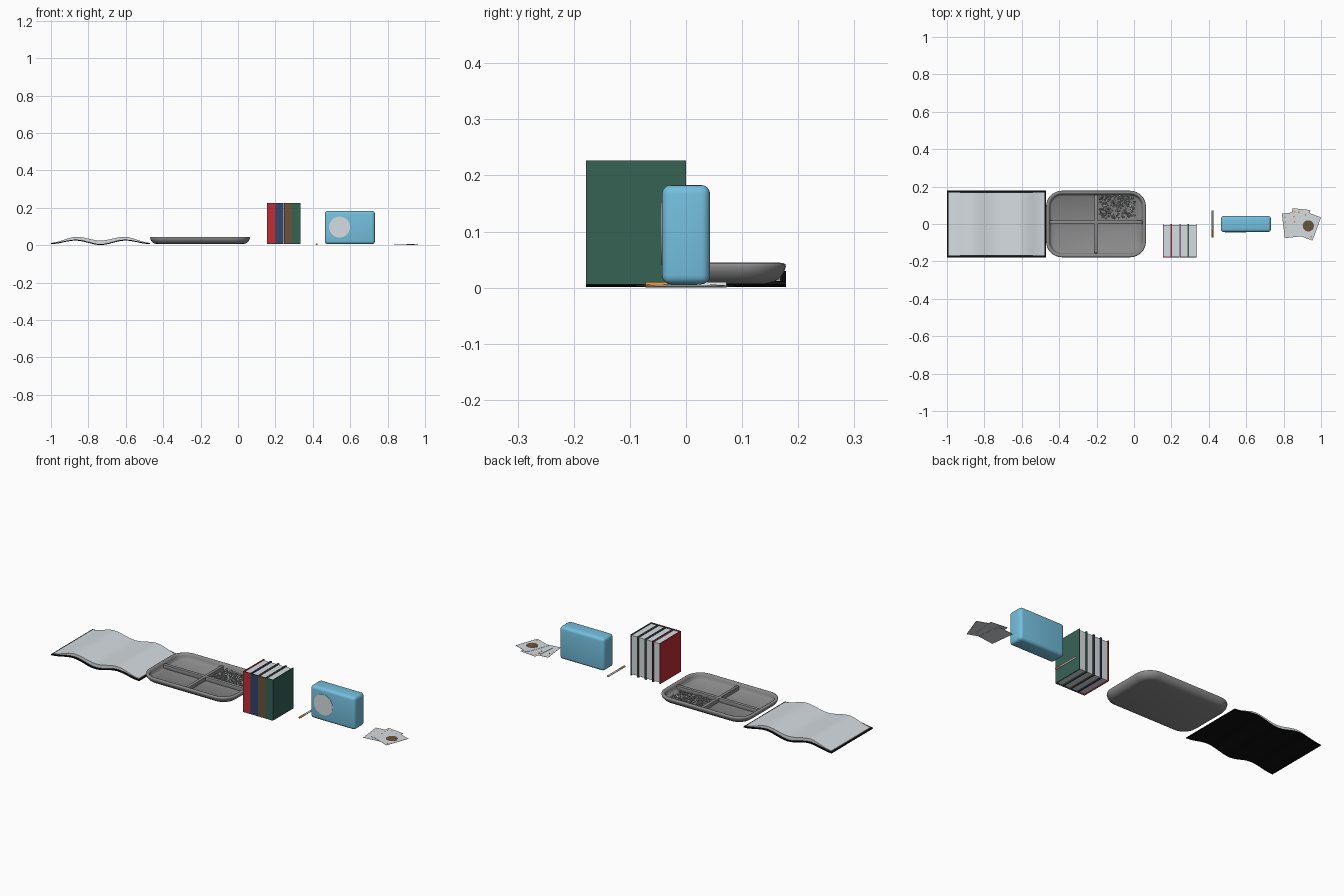
import bpy, bmesh, math, random
from mathutils import Matrix, Vector

if "Cube" in bpy.data.objects:
    bpy.data.objects.remove(bpy.data.objects["Cube"])

random.seed(4)


def mat(name, r, g, b):
    m = bpy.data.materials.new(name)
    m.diffuse_color = [(v / 255) ** 2.2 for v in (r, g, b)] + [1]
    m.use_nodes = True
    m.node_tree.nodes["Principled BSDF"].inputs["Base Color"].default_value = m.diffuse_color
    return m


PAPER = mat("paper_white", 212, 219, 224)
BLACK = mat("black", 22, 22, 22)
GREY = mat("tray_grey", 138, 138, 138)
RED = mat("red", 188, 50, 56)
NAVY = mat("navy", 52, 70, 108)
BROWN = mat("brown", 104, 84, 60)
GREEN = mat("green", 58, 98, 86)
SKY = mat("sky_blue", 116, 190, 222)
ORANGE = mat("orange", 222, 146, 60)
ASH = mat("ash_grey", 176, 178, 180)


def finish(bm, name, m, smooth=None):
    bmesh.ops.recalc_face_normals(bm, faces=bm.faces)
    me = bpy.data.meshes.new(name)
    bm.to_mesh(me)
    bm.free()
    me.materials.append(m)
    ob = bpy.data.objects.new(name, me)
    bpy.context.collection.objects.link(ob)
    if smooth:
        bpy.ops.object.select_all(action='DESELECT')
        ob.select_set(True)
        bpy.context.view_layer.objects.active = ob
        bpy.ops.object.shade_smooth_by_angle(angle=math.radians(smooth))
    return ob


def box(name, lo, hi, m, bevel=0, segs=3):
    bm = bmesh.new()
    lo, hi = Vector(lo), Vector(hi)
    size = hi - lo
    bmesh.ops.create_cube(bm, size=1, matrix=Matrix.Translation((lo + hi) / 2)
                          @ Matrix.Diagonal((*size, 1)))
    if bevel:
        bmesh.ops.bevel(bm, geom=bm.edges[:], offset=bevel, segments=segs,
                        profile=0.5, affect='EDGES')
    return finish(bm, name, m, 40 if bevel else None)


def rod(name, a, b, r, m, n=32):
    bm = bmesh.new()
    a, b = Vector(a), Vector(b)
    rot = (b - a).to_track_quat('Z', 'Y').to_matrix().to_4x4()
    bmesh.ops.create_cone(bm, cap_ends=True, segments=n, radius1=r, radius2=r,
                          depth=(b - a).length, matrix=Matrix.Translation((a + b) / 2) @ rot)
    return finish(bm, name, m, 40)


def wave_slab(name, top, bottom, cx, half, y0, y1, m, steps=12):
    """Mirrored slab: top and bottom heights are curves of t (0 spine, 1 edge)."""
    bm = bmesh.new()
    rows = []
    for i in range(-steps, steps + 1):
        t = i / steps
        x = cx + t * half
        zt, zb = top(abs(t)), bottom(abs(t))
        rows.append([bm.verts.new(p) for p in
                     ((x, y0, zb), (x, y1, zb), (x, y1, zt), (x, y0, zt))])
    for a, b in zip(rows, rows[1:]):
        for k in range(4):
            bm.faces.new((a[k], a[(k + 1) % 4], b[(k + 1) % 4], b[k]))
    bm.faces.new(rows[0])
    bm.faces.new(rows[-1][::-1])
    return finish(bm, name, m, 35)


def curve(keys):
    """Smoothly interpolated height curve."""
    def f(t):
        for (t0, z0), (t1, z1) in zip(keys, keys[1:]):
            if t <= t1:
                u = (t - t0) / (t1 - t0)
                return z0 + (z1 - z0) * u * u * (3 - 2 * u)
        return keys[-1][1]
    return f


# Open book: arched black cover with arched pages on it
cover_top = curve([(0, .006), (.5, .030), (1, .011)])
page_top = curve([(0, .025), (.5, .045), (1, .015)])
wave_slab("open_book_cover", cover_top, lambda t: cover_top(t) - .005,
          -.735, .265, -.178, .178, BLACK)
wave_slab("open_book_pages", page_top, cover_top, -.735, .257, -.168, .168, PAPER)


# Tray: lofted rounded rectangles
def ring(bm, inset, z, cx=-.203, hx=.267, hy=.178, r=.085, n=8):
    hx, hy, r = hx - inset, hy - inset, max(r - inset, .01)
    vs = []
    for q, (sx, sy) in enumerate(((1, 1), (-1, 1), (-1, -1), (1, -1))):
        for i in range(n + 1):
            a = math.pi / 2 * (q + i / n)
            vs.append(bm.verts.new((cx + sx * (hx - r) + r * math.cos(a),
                                    sy * (hy - r) + r * math.sin(a), z)))
    return vs


bm = bmesh.new()
loops = [ring(bm, i, z) for i, z in (
    (.034, .007), (.021, .010), (.010, .018), (.003, .028), (0, .038), (.001, .042),
    (.005, .044), (.012, .044), (.016, .042), (.019, .034), (.023, .018), (.028, .014))]
for a, b in zip(loops, loops[1:]):
    for k in range(len(a)):
        j = (k + 1) % len(a)
        bm.faces.new((a[k], a[j], b[j], b[k]))
bm.faces.new(loops[0][::-1])
bm.faces.new(loops[-1])
finish(bm, "tray", GREY, 50)
box("tray_divider_long", (-.45, -.001, .012), (.045, .019, .035), GREY, .004, 2)
box("tray_divider_short", (-.212, -.157, .012), (-.194, .157, .035), GREY, .004, 2)

# Loose crumbs in one compartment
bm = bmesh.new()
for i in range(260):
    s = random.uniform(.005, .010)
    pos = Vector((random.uniform(-.184, .008), random.uniform(.030, .150),
                  random.uniform(.016, .026)))
    turn = Matrix.Rotation(random.uniform(0, 6.28), 4,
                           Vector((random.random(), random.random(), random.random() + .1)))
    bmesh.ops.create_cube(bm, size=1, matrix=Matrix.Translation(pos) @ turn
                          @ Matrix.Diagonal((s, s * .8, s * .5, 1)))
finish(bm, "tray_crumbs", ASH)

# Four standing books, spines to the front
for i, (name, m) in enumerate((("red", RED), ("navy", NAVY), ("brown", BROWN), ("green", GREEN))):
    x0 = .155 + i * .045
    x1 = x0 + .0445
    y0, y1, z0, z1, t = -.178, 0, .006, .227, .004
    box(name + "_book_left_board", (x0, y0, z0), (x0 + t, y1, z1), m)
    box(name + "_book_right_board", (x1 - t, y0, z0), (x1, y1, z1), m)
    box(name + "_book_spine", (x0 + t, y0, z0), (x1 - t, y0 + t, z1), m)
    box(name + "_book_pages", (x0 + t, y0 + t, z0 + .005), (x1 - t, y1 - .006, z1 - .005), PAPER)

# Small rolled stick: orange end and white body
rod("stick_orange_end", (.42, -.072, .005), (.42, -.030, .005), .005, ORANGE, 16)
rod("stick_white_body", (.42, -.030, .005), (.42, .072, .005), .0048, PAPER, 16)

# Blue rounded box with a pale disc on the front
box("blue_box", (.464, -.043, .006), (.732, .043, .183), SKY, .016, 4)
rod("blue_box_disc", (.543, -.0445, .097), (.543, -.040, .097), .056, PAPER, 48)


# Fan of three cards with printed marks
def card(name, cx, cy, deg, z):
    ob = box(name, (-.048, -.066, 0), (.048, .066, .001), PAPER)
    ob.location = (cx, cy, z)
    ob.rotation_euler.z = math.radians(deg)
    return ob


left = card("card_left", .846, -.005, 7, .001)
middle = card("card_middle", .888, .014, -6, .0025)
right = card("card_right", .932, -.010, -20, .004)


def mark(parent, name, x, y, r, m, n=4):
    ob = rod(name, (x, y, .0009), (x, y, .0014), r, m, n)
    ob.parent = parent


for x, y in ((-.034, .045), (-.034, .02), (-.036, -.01)):
    mark(left, "card_left_mark", x, y, .005, ORANGE)
for x, y in ((-.035, .048), (-.012, .048), (-.035, .022), (-.03, -.005)):
    mark(middle, "card_middle_mark", x, y, .006, ORANGE)
for x, y in ((-.034, .05), (.034, -.05)):
    mark(right, "card_right_mark", x, y, .006, ORANGE)
mark(right, "card_right_picture", 0, 0, .030, BROWN, 20)
